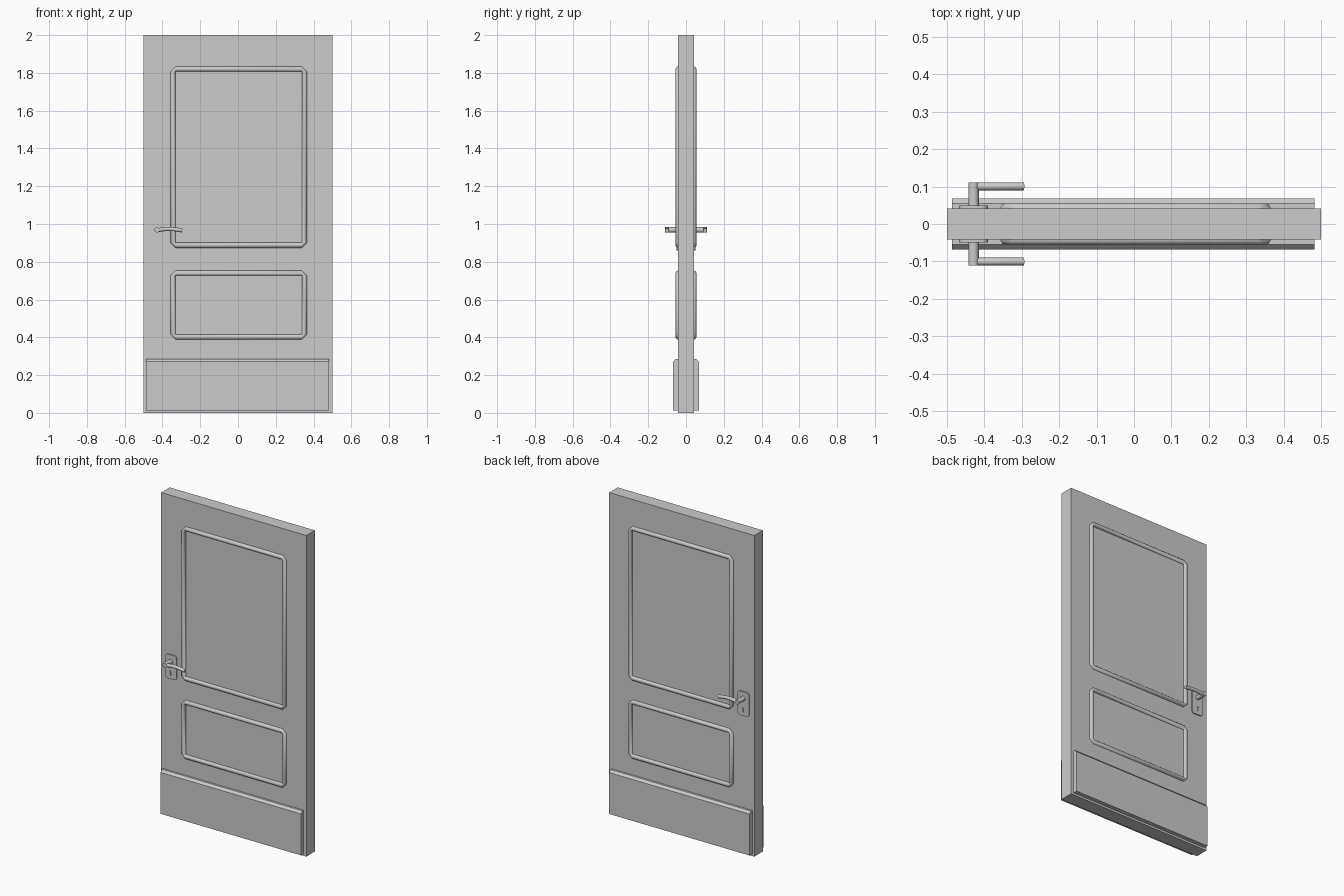
import bpy, bmesh, math
from mathutils import Vector

if "Cube" in bpy.data.objects:
    bpy.data.objects.remove(bpy.data.objects["Cube"])


def finish(name, bm, mirror=True, smooth=None):
    """Turn a bmesh into an object, mirrored to the other door face."""
    bmesh.ops.remove_doubles(bm, verts=bm.verts, dist=1e-5)
    bmesh.ops.recalc_face_normals(bm, faces=bm.faces)
    me = bpy.data.meshes.new(name)
    bm.to_mesh(me)
    bm.free()
    ob = bpy.data.objects.new(name, me)
    bpy.context.collection.objects.link(ob)
    if smooth:
        bpy.ops.object.select_all(action='DESELECT')
        ob.select_set(True)
        bpy.context.view_layer.objects.active = ob
        bpy.ops.object.shade_smooth_by_angle(angle=math.radians(smooth))
    if mirror:
        m = ob.modifiers.new("both_sides", 'MIRROR')
        m.use_axis = (False, True, False)
    return ob


def prism(bm, pts, axis, a, b):
    """Extrude a 2D outline along x (pts are y,z) or y (pts are x,z)."""
    put = (lambda p, t: (t, p[0], p[1])) if axis == 'x' else (lambda p, t: (p[0], t, p[1]))
    lo = [bm.verts.new(put(p, a)) for p in pts]
    hi = [bm.verts.new(put(p, b)) for p in pts]
    bm.faces.new(lo)
    bm.faces.new(hi)
    for i in range(len(pts)):
        j = (i + 1) % len(pts)
        bm.faces.new((lo[i], lo[j], hi[j], hi[i]))


def rect(x0, x1, z0, z1):
    return [(x0, z0), (x1, z0), (x1, z1), (x0, z1)]


def rounded(x0, x1, z0, z1, r, n=5):
    pts = []
    for k, (cx, cz) in enumerate([(x1 - r, z1 - r), (x0 + r, z1 - r), (x0 + r, z0 + r), (x1 - r, z0 + r)]):
        for i in range(n + 1):
            a = math.pi / 2 * (k + i / n)
            pts.append((cx + r * math.cos(a), cz + r * math.sin(a)))
    return pts


def bridge(bm, loops):
    for l0, l1 in zip(loops, loops[1:]):
        for i in range(len(l0)):
            j = (i + 1) % len(l0)
            bm.faces.new((l0[i], l0[j], l1[j], l1[i]))


# Door slab
bm = bmesh.new()
prism(bm, rect(-0.5, 0.5, 0, 2), 'y', -0.042, 0.042)
finish("door_slab", bm, mirror=False)

# Raised panel mouldings with clipped outer corners
W = 0.027
PROFILE = [(0, 0.041), (0.001, 0.047), (0.006, 0.053), (0.0135, 0.055),
           (0.021, 0.053), (0.026, 0.047), (W, 0.041)]


def moulding(name, x0, x1, z0, z1):
    bm = bmesh.new()
    loops = []
    for t, y in PROFILE:
        c = W - t
        a, b, d, e = x0 + t, x1 - t, z0 + t, z1 - t
        pts = [(a + c, d), (b - c, d), (b, d + c), (b, e - c),
               (b - c, e), (a + c, e), (a, e - c), (a, d + c)]
        loops.append([bm.verts.new((x, y, z)) for x, z in pts])
    bridge(bm, loops)
    finish(name, bm, smooth=40)


moulding("upper_moulding", -0.357, 0.365, 0.874, 1.834)
moulding("lower_moulding", -0.357, 0.365, 0.388, 0.753)

# Kick plate with a chamfered top edge
bm = bmesh.new()
prism(bm, [(0.04, 0.013), (0.068, 0.013), (0.068, 0.271), (0.055, 0.285), (0.04, 0.285)],
      'x', -0.486, 0.482)
finish("kick_plate", bm)

# Lock plate with keyhole
HX, HZ = -0.429, 0.969
bm = bmesh.new()
prism(bm, rounded(-0.468, -0.39, 0.86, 1.01, 0.018), 'y', 0.04, 0.049)
plate = finish("lock_plate", bm, smooth=30)
bm = bmesh.new()
hole = [(HX + 0.007 * math.cos(math.radians(a)), 0.906 + 0.007 * math.sin(math.radians(a)))
        for a in range(-60, 241, 30)]
prism(bm, hole + [(HX - 0.0035, 0.883), (HX + 0.0035, 0.883)], 'y', 0.0435, 0.06)
cutter = finish("keyhole_cutter", bm, mirror=False)
cutter.hide_render = True
cutter.hide_viewport = True
cut = plate.modifiers.new("keyhole", 'BOOLEAN')
cut.operation = 'DIFFERENCE'
cut.object = cutter
plate.modifiers.move(1, 0)

# Handle neck
bm = bmesh.new()
prism(bm, [(HX + 0.014 * math.cos(i * math.pi / 8), HZ + 0.014 * math.sin(i * math.pi / 8))
           for i in range(16)], 'y', 0.042, 0.111)
finish("handle_neck", bm, smooth=40)

# Handle lever: tube along a gently arched path
bm = bmesh.new()
path = [Vector((-0.436 + 0.141 * t, 0.1005, 0.9655 + 0.008 * math.sin(math.pi * t)))
        for t in [i / 10 for i in range(11)]]
rings = []
for i, p in enumerate(path):
    d = (path[min(i + 1, 10)] - path[max(i - 1, 0)]).normalized()
    up = Vector((-d.z, 0, d.x))
    rings.append([bm.verts.new(p + 0.0105 * (Vector((0, math.cos(a), 0)) + up * math.sin(a)))
                  for a in [k * math.pi / 8 for k in range(16)]])
bridge(bm, rings)
bm.faces.new(rings[0])
bm.faces.new(rings[-1])
finish("handle_lever", bm, smooth=40)
